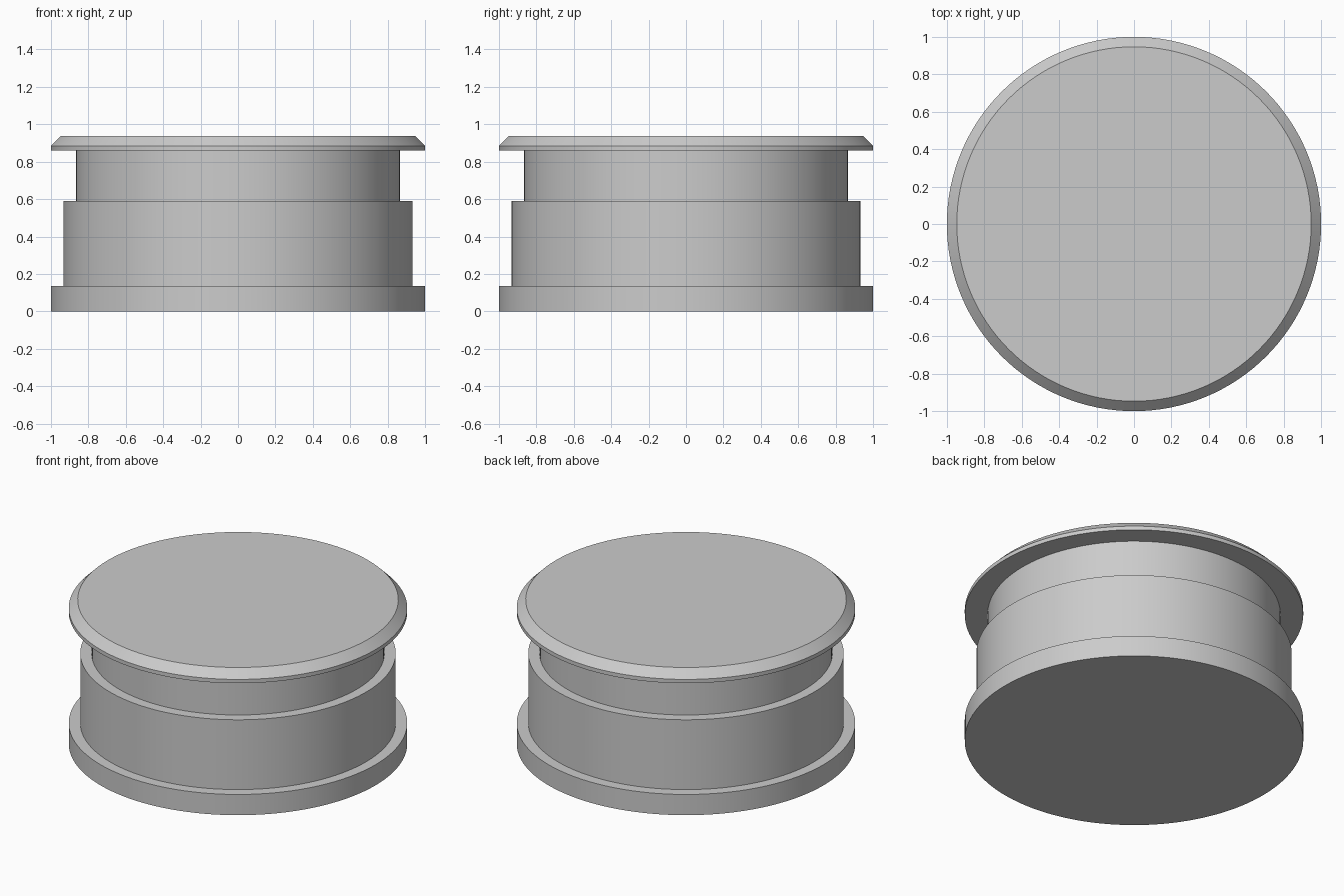
import bpy
import bmesh
import math
from mathutils import Matrix, Vector

cube = bpy.data.objects.get("Cube")
if cube:
    bpy.data.objects.remove(cube, do_unlink=True)

SEGMENTS = 128

# Single grey material
grey = bpy.data.materials.new("plain grey")
grey.use_nodes = True
colour = (0.6, 0.6, 0.6, 1.0)
grey.diffuse_color = colour
grey.node_tree.nodes["Principled BSDF"].inputs["Base Color"].default_value = colour


def turned_part(name, profile):
    """Closed solid of revolution from (radius, height) points, bottom to top."""
    bm = bmesh.new()
    rings = []
    for radius, z in profile:
        ring = bmesh.ops.create_circle(
            bm, segments=SEGMENTS, radius=radius,
            matrix=Matrix.Translation(Vector((0, 0, z))))["verts"]
        rings.append(ring)
    for low, high in zip(rings, rings[1:]):
        for i in range(SEGMENTS):
            j = (i + 1) % SEGMENTS
            bm.faces.new((low[i], low[j], high[j], high[i]))
    bm.faces.new(rings[0])
    bm.faces.new(rings[-1])
    bmesh.ops.recalc_face_normals(bm, faces=bm.faces)
    mesh = bpy.data.meshes.new(name)
    bm.to_mesh(mesh)
    bm.free()
    mesh.materials.append(grey)
    obj = bpy.data.objects.new(name, mesh)
    bpy.context.collection.objects.link(obj)
    bpy.ops.object.select_all(action="DESELECT")
    obj.select_set(True)
    bpy.context.view_layer.objects.active = obj
    bpy.ops.object.shade_smooth_by_angle(angle=math.radians(30))
    return obj


# Stepped body: base flange, wide barrel and narrow neck
turned_part("body", [(1.0, 0), (1.0, 0.135), (0.932, 0.135), (0.932, 0.59),
                     (0.865, 0.59), (0.865, 0.86)])

# Overhanging cap with a chamfered upper rim
turned_part("cap", [(1.0, 0.86), (1.0, 0.885), (0.947, 0.938)])
